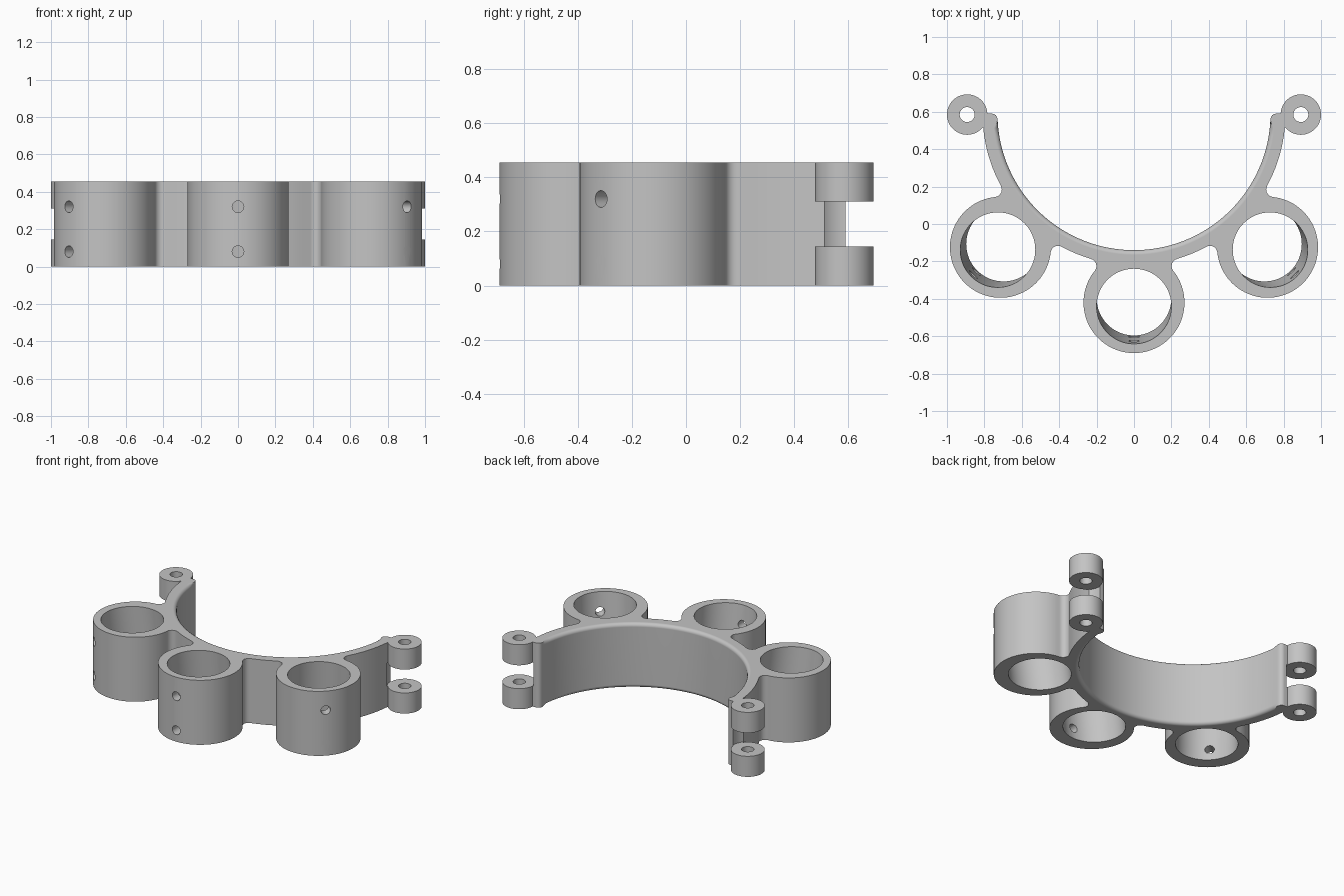
import bpy, bmesh
from math import cos, sin, acos, radians, degrees
from mathutils import Vector

if "Cube" in bpy.data.objects:
    bpy.data.objects.remove(bpy.data.objects["Cube"])

HEIGHT = 0.455
HUB = Vector((0, 0.59))           # centre of the curved band
BAND_IN, BAND_OUT = 0.73, 0.81
RING_DIST, RING_R, BORE_R = 1.01, 0.27, 0.2
FILLET = 0.04
RING_ANGLES = (225, 270, 315)
KNUCKLE_X, KNUCKLE_R = 0.892, 0.108

grey = bpy.data.materials.new("light grey")
grey.use_nodes = True
grey.diffuse_color = (0.55, 0.55, 0.55, 1)
grey.node_tree.nodes["Principled BSDF"].inputs["Base Color"].default_value = (0.55, 0.55, 0.55, 1)


def polar(centre, r, deg):
    return Vector(centre) + r * Vector((cos(radians(deg)), sin(radians(deg))))


def arc(centre, r, a0, a1, step=4):
    n = max(4, round(abs(a1 - a0) / step))
    return [polar(centre, r, a0 + (a1 - a0) * i / n) for i in range(n + 1)]


def finish(bm, name):
    mesh = bpy.data.meshes.new(name)
    bm.to_mesh(mesh)
    bm.free()
    mesh.materials.append(grey)
    ob = bpy.data.objects.new(name, mesh)
    bpy.context.collection.objects.link(ob)
    return ob


def cylinder(name, p0, p1, r, segments=64):
    p0, p1 = Vector(p0), Vector(p1)
    bm = bmesh.new()
    bmesh.ops.create_cone(bm, cap_ends=True, segments=segments, radius1=r, radius2=r,
                          depth=(p1 - p0).length)
    ob = finish(bm, name)
    ob.rotation_mode = 'QUATERNION'
    ob.rotation_quaternion = (p1 - p0).to_track_quat('Z', 'Y')
    ob.location = (p0 + p1) / 2
    return ob


def combine(target, tool, operation):
    mod = target.modifiers.new("combine", 'BOOLEAN')
    mod.operation, mod.solver, mod.object = operation, 'EXACT', tool
    bpy.context.view_layer.objects.active = target
    bpy.ops.object.modifier_apply(modifier=mod.name)
    bpy.data.objects.remove(tool)


# Outline: outer band arc interrupted by three filleted rings
reach, near = BAND_OUT + FILLET, RING_R + FILLET
delta = degrees(acos((RING_DIST**2 + reach**2 - near**2) / (2 * RING_DIST * reach)))
gamma = degrees(acos((RING_DIST**2 + near**2 - reach**2) / (2 * RING_DIST * near)))
path, start = [], 180
for th in RING_ANGLES:
    path += arc(HUB, BAND_OUT, start, th - delta)
    path += arc(polar(HUB, reach, th - delta), FILLET, th - delta + 180, th + gamma, 15)
    path += arc(polar(HUB, RING_DIST, th), RING_R, th + 180 + gamma, th + 540 - gamma)
    path += arc(polar(HUB, reach, th + delta), FILLET, th - gamma, th + delta - 180, 15)
    start = th + delta
path += arc(HUB, BAND_OUT, start, 360)

# Rounded tips and inner band arc
path += arc((0.76, 0.56), 0.03, 90, 180, 20)
path += arc(HUB, BAND_IN, 357, 183, 3)
path += arc((-0.76, 0.56), 0.03, 0, 90, 20)
outline = [p for i, p in enumerate(path) if (p - path[i - 1]).length > 0.002]

# Extrude the bracket and round its inner rims
bm = bmesh.new()
base = bm.faces.new([bm.verts.new((p.x, p.y, 0)) for p in outline])
top = bmesh.ops.extrude_face_region(bm, geom=[base])["geom"]
bmesh.ops.translate(bm, vec=(0, 0, HEIGHT), verts=[v for v in top if isinstance(v, bmesh.types.BMVert)])
if not any(f.normal.z < -0.5 for f in bm.faces):
    bm.faces.new([v for v in reversed(base.verts)]) if not base.is_valid else None
bmesh.ops.recalc_face_normals(bm, faces=bm.faces)
rims = [e for e in bm.edges
        if abs(e.verts[0].co.z - e.verts[1].co.z) < 0.01
        and all((v.co.xy - HUB).length < BAND_IN + 0.0002 for v in e.verts)]
bmesh.ops.bevel(bm, geom=rims, offset=0.025, segments=4, profile=0.5, affect='EDGES')
bmesh.ops.recalc_face_normals(bm, faces=bm.faces)
bracket = finish(bm, "ring_bracket")

# Slightly tilted bores and two radial screw holes per ring
for th in RING_ANGLES:
    low, high = polar(HUB, 0.975, th), polar(HUB, 1.04, th)
    combine(bracket, cylinder("bore", (*low, -0.1), (*high, HEIGHT + 0.1), BORE_R, 80), 'DIFFERENCE')
    for z in (0.08, 0.32):
        a, b = polar(HUB, RING_DIST, th), polar(HUB, RING_DIST + 0.4, th)
        combine(bracket, cylinder("screw_hole", (*a, z), (*b, z), 0.031, 24), 'DIFFERENCE')

# Hinge knuckles: clearance in the band, two barrels and a pin hole on each side
LOW, HIGH = 0.145, 0.31
for x in (-KNUCKLE_X, KNUCKLE_X):
    y = HUB.y - 0.005
    combine(bracket, cylinder("clearance", (x, y, LOW), (x, y, HIGH), KNUCKLE_R + 0.005), 'DIFFERENCE')
    for z0, z1 in ((0, LOW), (HIGH, HEIGHT)):
        combine(bracket, cylinder("knuckle", (x, y, z0), (x, y, z1), KNUCKLE_R), 'UNION')
    combine(bracket, cylinder("pin_hole", (x, y, -0.1), (x, y, HEIGHT + 0.1), 0.04, 32), 'DIFFERENCE')

# Smooth curved walls, crisp rims
bpy.ops.object.select_all(action='DESELECT')
bracket.select_set(True)
bpy.context.view_layer.objects.active = bracket
bpy.ops.object.shade_smooth_by_angle(angle=radians(30))
weighted = bracket.modifiers.new("even shading", 'WEIGHTED_NORMAL')
weighted.keep_sharp = True
